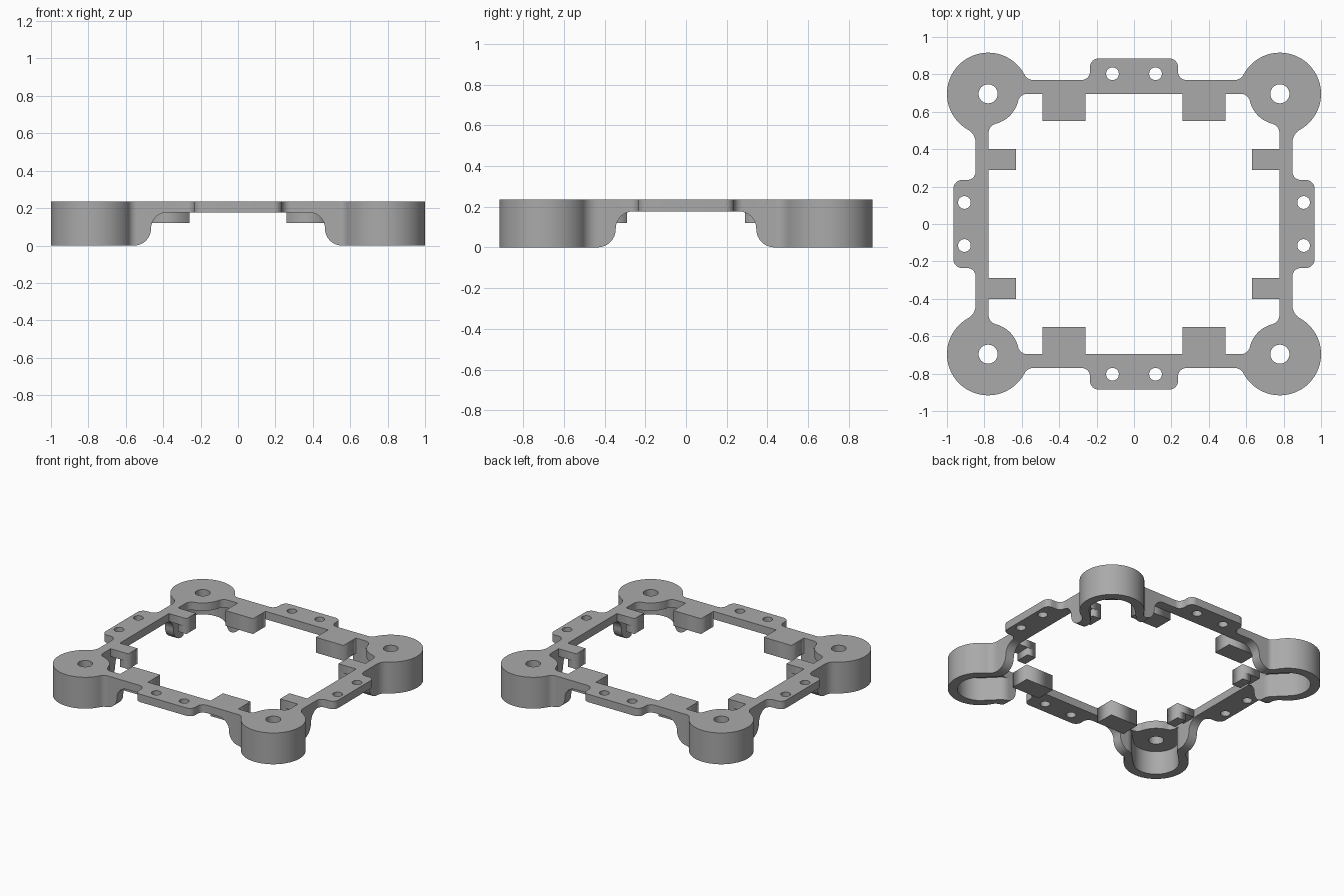
import bpy, bmesh
from math import pi, sin, cos, sqrt, atan2
from mathutils import Vector, Matrix

if "Cube" in bpy.data.objects:
    bpy.data.objects.remove(bpy.data.objects["Cube"])

CX, CY, R = 0.78, 0.696, 0.22          # corner post centre and radius
LID, CAVITY = 0.165, 0.155             # lid and cavity radii
TOP, UNDER, TAB = 0.235, 0.176, 0.12   # heights
BAR_Y, BAR_X = (0.696, 0.77), (0.777, 0.847)

grey = bpy.data.materials.new("grey_plastic")
grey.use_nodes = True
grey.diffuse_color = (0.4, 0.4, 0.4, 1)
grey.node_tree.nodes["Principled BSDF"].inputs["Base Color"].default_value = (0.4, 0.4, 0.4, 1)


def arc(cx, cy, r, a, b, n=12):
    return [(cx + r * cos(a + (b - a) * i / n), cy + r * sin(a + (b - a) * i / n)) for i in range(n + 1)]


def rounded(pts, n=8):
    """Round the corners of an open path of (x, y, radius)."""
    out = []
    for i, (x, y, r) in enumerate(pts):
        p = Vector((x, y))
        if not r:
            out.append((x, y))
            continue
        u = (Vector(pts[i - 1][:2]) - p).normalized()
        v = (Vector(pts[i + 1][:2]) - p).normalized()
        half = u.angle(v) / 2
        c = p + (u + v).normalized() * r / sin(half)
        s, e = p + u * r / (sin(half) / cos(half)) - c, p + v * r / (sin(half) / cos(half)) - c
        a, b = atan2(s.y, s.x), atan2(e.y, e.x)
        b = a + (b - a + pi) % (2 * pi) - pi
        out += arc(c.x, c.y, r, a, b, n)
    return out


def blend_x(radius, line, f, side):
    """Fillet from a line along x onto the post circle; returns points and circle angle."""
    dy = line + side * f - CY
    dx = -sqrt((radius + f) ** 2 - dy * dy)
    ang = atan2(dy, dx)
    end = (ang + pi) % (2 * pi)
    start = (-side * pi / 2) % (2 * pi)
    return arc(CX + dx, CY + dy, f, start, end), ang % (2 * pi)


def blend_y(radius, line, f, side):
    """Fillet from the post circle onto a line along y."""
    dx = line + side * f - CX
    dy = -sqrt((radius + f) ** 2 - dx * dx)
    ang = atan2(dy, dx)
    start = (ang + pi) % (2 * pi)
    end = pi if side > 0 else 0 if start < pi else 2 * pi
    return arc(CX + dx, CY + dy, f, start, end), ang


def mirror_loop(q):
    """Complete a quarter path, from the y axis to the x axis, into a loop."""
    half = q + [(x, -y) for x, y in reversed(q)]
    return half + [(-x, y) for x, y in reversed(half)]


def prism(name, loops, z0, z1):
    cu = bpy.data.curves.new(name, "CURVE")
    cu.dimensions, cu.fill_mode, cu.extrude = "2D", "BOTH", (z1 - z0) / 2
    for loop in loops:
        sp = cu.splines.new("POLY")
        sp.points.add(len(loop) - 1)
        for pt, (x, y) in zip(sp.points, loop):
            pt.co = (x, y, 0, 1)
        sp.use_cyclic_u = True
    tmp = bpy.data.objects.new(name, cu)
    bpy.context.collection.objects.link(tmp)
    dg = bpy.context.evaluated_depsgraph_get()
    me = bpy.data.meshes.new_from_object(tmp.evaluated_get(dg))
    bpy.data.objects.remove(tmp)
    bm = bmesh.new()
    bm.from_mesh(me)
    bmesh.ops.translate(bm, verts=bm.verts, vec=(0, 0, (z0 + z1) / 2))
    bmesh.ops.remove_doubles(bm, verts=bm.verts, dist=1e-5)
    bmesh.ops.recalc_face_normals(bm, faces=bm.faces)
    bm.to_mesh(me)
    bm.free()
    me.materials.clear()
    me.materials.append(grey)
    ob = bpy.data.objects.new(name, me)
    bpy.context.collection.objects.link(ob)
    return ob


def cut(ob, cutter):
    m = ob.modifiers.new("cut", "BOOLEAN")
    m.operation, m.solver, m.object = "DIFFERENCE", "EXACT", cutter
    bpy.context.view_layer.objects.active = ob
    bpy.ops.object.modifier_apply(modifier=m.name)


def finish(ob):
    bpy.ops.object.select_all(action="DESELECT")
    ob.select_set(True)
    bpy.context.view_layer.objects.active = ob
    bpy.ops.object.shade_smooth_by_angle(angle=0.6)


# Outer edge of a corner: bar, fillet, post, fillet, bar
fx, a0 = blend_x(R, BAR_Y[1], 0.05, 1)
fy, a1 = blend_y(R, BAR_X[1], 0.08, 1)
corner = fx + arc(CX, CY, R, a0, a1, 48)[1:-1] + fy

# Frame plate with mounting flaps and holes
flap_x = rounded([(0, 0.885, 0), (0.235, 0.885, 0.045), (0.235, BAR_Y[1], 0.045), (0.4, BAR_Y[1], 0)])
flap_y = rounded([(BAR_X[1], 0.4, 0), (BAR_X[1], 0.235, 0.045), (0.965, 0.235, 0.045), (0.965, 0, 0)])
outer = mirror_loop(flap_x + corner + flap_y)
ix, b0 = blend_x(LID, BAR_Y[0], 0.05, -1)
iy, b1 = blend_y(LID, BAR_X[0], 0.05, -1)
inner = mirror_loop([(0, BAR_Y[0])] + ix + arc(CX, CY, LID, b0, b1 % (2 * pi), 16)[1:-1] + iy + [(BAR_X[0], 0)])
holes = []
for sx in (-1, 1):
    for sy in (-1, 1):
        for x, y, r in ((CX, CY, 0.051), (0.115, 0.803, 0.034), (0.907, 0.115, 0.034)):
            holes.append(arc(sx * x, sy * y, r, 0, 2 * pi, 32)[:-1])
finish(prism("frame_plate", [outer, inner] + holes, UNDER, TOP))

# Arched clearance under the bars, one cutter each way
cutters = []
for foot, turn in ((0.465, 0), (0.345, pi / 2)):
    h = rounded([(foot + 0.1, -0.1, 0), (foot + 0.1, 0, 0), (foot, 0, 0.09), (foot, UNDER + 0.001, 0.085), (0, UNDER + 0.001, 0)])
    c = prism("arch_cutter", [h + [(-x, z) for x, z in reversed(h[:-1])]], -2, 2)
    c.data.transform(Matrix.Rotation(turn, 4, "Z") @ Matrix.Rotation(pi / 2, 4, "X"))
    c.hide_render = True
    cutters.append(c)

# Hollow corner posts, open towards the middle, and their tabs
k = CAVITY * sqrt(2)
for sx, side in ((1, "left"), (-1, "right")):
    for sy, end in ((1, "back"), (-1, "front")):
        path = [(0.3, BAR_Y[1])] + corner + [(BAR_X[1], 0.2)]
        path += rounded([(BAR_X[0], 0.2, 0), (BAR_X[0], CY - k + BAR_X[0] - CX, 0.08), (CX + k / 2, CY - k / 2, 0)])
        path += arc(CX, CY, CAVITY, -pi / 4, pi * 3 / 4, 24)[1:-1]
        path += rounded([(CX - k / 2, CY + k / 2, 0), (CX - k + BAR_Y[0] - CY, BAR_Y[0], 0.08), (0.3, BAR_Y[0], 0)])
        post = prism(f"corner_post_{end}_{side}", [[(sx * x, sy * y) for x, y in path]], 0, UNDER)
        for c in cutters:
            cut(post, c)
        finish(post)

        def box(name, x0, x1, y0, y1, z0, z1):
            prism(f"{name}_{end}_{side}", [[(sx * x, sy * y) for x, y in ((x0, y0), (x1, y0), (x1, y1), (x0, y1))]], z0, z1)

        box("wide_tab", 0.26, 0.49, 0.55, BAR_Y[0], TAB, TOP)
        box("small_tab", 0.63, BAR_X[0], 0.29, 0.4, UNDER, TOP)
        box("small_tab_lip", 0.63, 0.7, 0.29, 0.4, TAB, UNDER)

for c in cutters:
    bpy.data.objects.remove(c)
